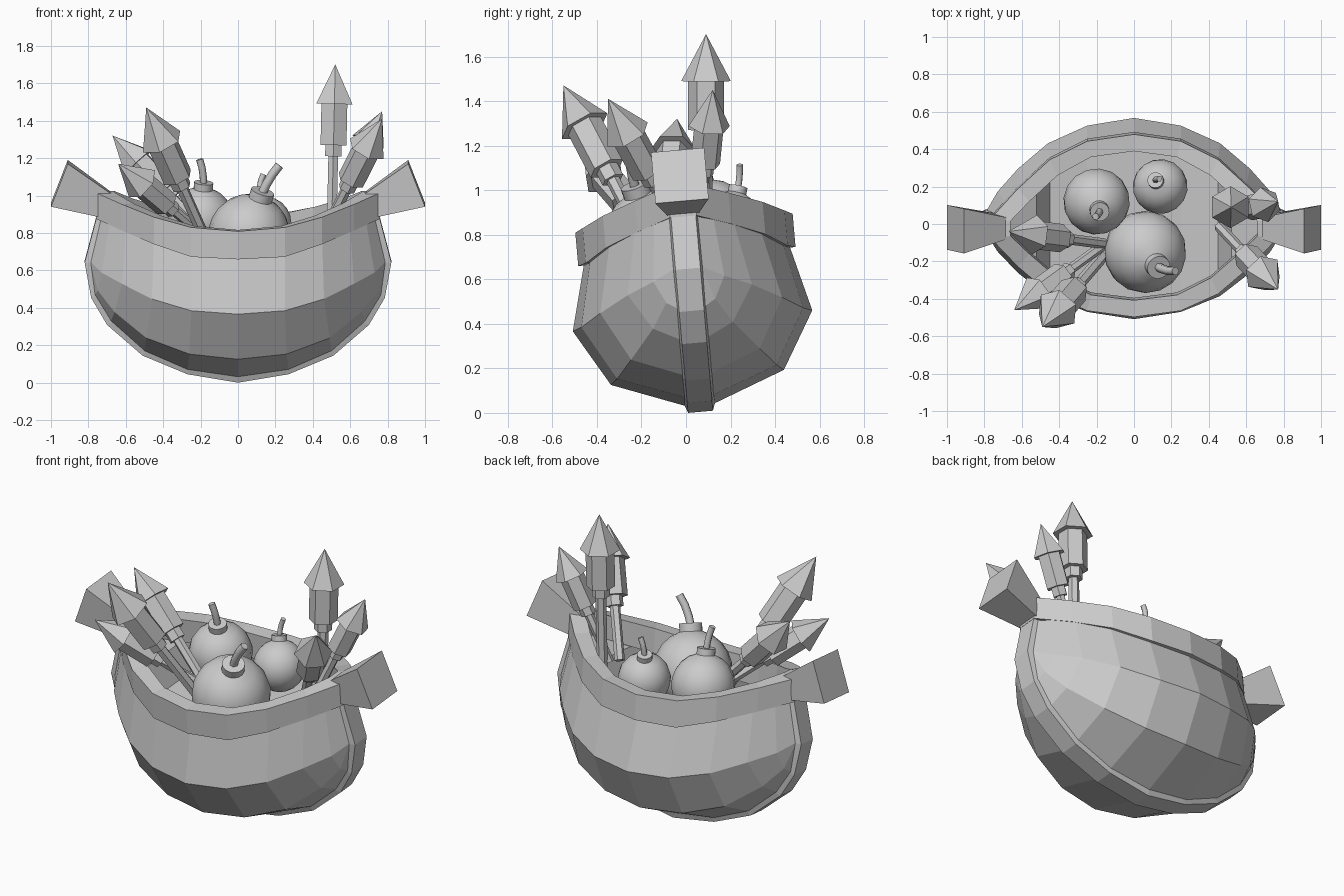
import bpy, bmesh, math
from mathutils import Vector, Matrix

if "Cube" in bpy.data.objects:
    bpy.data.objects.remove(bpy.data.objects["Cube"])

# The whole boat-shaped pouch leans 5 degrees about x
TILT = Matrix.Translation((0, 0.065, 0.005)) @ Matrix.Rotation(math.radians(5), 4, 'X')


def finish(name, bm, matrix=None):
    bmesh.ops.remove_doubles(bm, verts=bm.verts, dist=0.0005)
    bmesh.ops.recalc_face_normals(bm, faces=bm.faces)
    me = bpy.data.meshes.new(name)
    bm.to_mesh(me)
    bm.free()
    ob = bpy.data.objects.new(name, me)
    bpy.context.collection.objects.link(ob)
    if matrix:
        ob.matrix_world = matrix
    return ob


def loft(name, rings, ring_closed=True, loop=False, caps=True, matrix=None):
    """Skin a list of equal-length point rings."""
    bm = bmesh.new()
    vs = [[bm.verts.new(p) for p in r] for r in rings]
    n, m = len(rings), len(rings[0])
    for i in range(n if loop else n - 1):
        a, b = vs[i], vs[(i + 1) % n]
        for j in range(m if ring_closed else m - 1):
            k = (j + 1) % m
            bm.faces.new((a[j], a[k], b[k], b[j]))
    if caps and not loop:
        bm.faces.new(vs[0])
        bm.faces.new(vs[-1])
    return finish(name, bm, matrix)


def lathe(name, profile, base, axis, sides):
    """Revolve (radius, height) pairs around an axis starting at base."""
    rings = [[(r * math.cos(math.tau * i / sides), r * math.sin(math.tau * i / sides), h)
              for i in range(sides)] for r, h in profile]
    rot = Vector(axis).to_track_quat('Z', 'Y').to_matrix().to_4x4()
    return loft(name, rings, matrix=Matrix.Translation(base) @ rot)


def mirror_x(half):
    """Half list from x=0 outwards -> full list from -x to +x."""
    return [(-p[0],) + tuple(p[1:]) for p in half[:0:-1]] + list(half)


# Hull: lengthwise lines (x, y, z) from mid to end, mirrored both ways
rim_line = [(0, .46, .72), (.25, .43, .74), (.45, .34, .79), (.60, .22, .85), (.68, .13, .90), (.72, .06, .94)]
bulge = [(0, .54, .41), (.25, .50, .425), (.46, .41, .48), (.62, .28, .55), (.73, .16, .60), (.79, .06, .65)]
lower = [(0, .39, .155), (.26, .36, .18), (.49, .29, .26), (.66, .18, .39), (.75, .11, .50), (.79, .06, .65)]
keel = [(0, .06, .03), (.27, .06, .07), (.50, .06, .17), (.68, .06, .33), (.765, .06, .47), (.79, .06, .65)]
lines = [mirror_x(l) for l in (rim_line, bulge, lower, keel)]
sections = []
for i in range(len(lines[0])):
    one = [l[i] for l in lines]
    sections.append([(x, -y, z) for x, y, z in one] + one[::-1])
loft("pouch_hull", sections, ring_closed=False, caps=False, matrix=TILT)

# Seam strip running under the hull from end to end
seam = mirror_x([(0, 0), (.27, .045), (.51, .145), (.70, .31), (.785, .455), (.82, .645), (.745, .93)])
rings = []
for x, z in seam:
    ix, iz = x * .92, .65 + (z - .65) * .92
    rings.append([(x, -.056, z), (x, .056, z), (ix, .075, iz), (ix, -.075, iz)])
loft("seam_strip", rings, matrix=TILT)

# Rim band: (outer x, outer y, inner x, inner y, bottom z, top z)
quarter = [(0, .49, 0, .40, .70, .85), (.25, .455, .23, .37, .71, .868), (.45, .36, .41, .275, .77, .915),
           (.62, .21, .56, .14, .83, .97), (.76, .06, .66, .04, .88, 1.02)]
full = [(-a, b, -c, d, e, f) for a, b, c, d, e, f in quarter[:0:-1]] + quarter
path = full + [(a, -b, c, -d, e, f) for a, b, c, d, e, f in full[::-1]]
loft("rim_band", [[(a, b, e), (a, b, f), (c, d, f), (c, d, e)] for a, b, c, d, e, f in path],
     loop=True, matrix=TILT)

# Flared knot ends
for side, s in (("left", -1), ("right", 1)):
    inner = [(s * .68, -.058, .875), (s * .68, .058, .875), (s * .68, .058, 1.015), (s * .68, -.058, 1.015)]
    outer = [(s * 1.0, -.12, .95), (s * 1.0, .12, .95), (s * .91, .12, 1.18), (s * .91, -.12, 1.18)]
    loft(side + "_knot_end", [inner, outer], matrix=TILT)

# Inner floor, stepping up near both ends
floor = mirror_x([(0, .47, .62), (.25, .44, .62), (.45, .35, .64), (.52, .28, .80), (.68, .10, .89)])
loft("inner_floor", [[(x, -y, z), (x, y, z)] for x, y, z in floor],
     ring_closed=False, caps=False, matrix=TILT)


# Round bombs with collar and bent fuse
def bomb(name, centre, r, axis, bend):
    c, d = Vector(centre), Vector(axis).normalized()
    prof = [(r * math.sin(math.pi * i / 11), -r * math.cos(math.pi * i / 11)) for i in range(11)]
    prof[0] = (.002, -r)
    prof += [(r * .29, r * .95), (r * .29, r * 1.17), (r * .12, r * 1.17)]
    ob = lathe(name, prof, c, d, 16)
    bpy.ops.object.select_all(action='DESELECT')
    ob.select_set(True)
    bpy.context.view_layer.objects.active = ob
    bpy.ops.object.shade_smooth_by_angle(angle=math.radians(40))
    start = c + d * r * 1.1
    b = Vector(bend)
    cu = bpy.data.curves.new(name + "_fuse", 'CURVE')
    cu.dimensions = '3D'
    cu.bevel_depth = r * .11
    cu.bevel_resolution = 1
    cu.use_fill_caps = True
    sp = cu.splines.new('POLY')
    sp.points.add(3)
    for p, (t, k) in zip(sp.points, ((0, 0), (.22, .15), (.45, .5), (.62, 1))):
        p.co = (*(start + d * r * t + b * k), 1)
    bpy.context.collection.objects.link(bpy.data.objects.new(name + "_fuse", cu))


bomb("large_bomb", (.06, -.15, .79), .22, (.28, -.32, .9), (.055, .02, .03))
bomb("left_bomb", (-.20, .12, .87), .178, (.08, -.26, .95), (-.03, .0, .03))
bomb("back_bomb", (.14, .20, .85), .147, (-.15, .2, .95), (.035, -.01, .02))


# Firework rockets: stick, neck, hexagonal body and pointed cap
def rocket(name, tip, foot, s):
    tip, foot = Vector(tip), Vector(foot)
    n = (tip - foot).length
    prof = [(.03 * s, -.06), (.03 * s, n - .49 * s), (.05 * s, n - .49 * s), (.05 * s, n - .43 * s),
            (.08 * s, n - .43 * s), (.08 * s, n - .21 * s), (.112 * s, n - .21 * s), (.0008, n)]
    lathe(name, prof, foot, tip - foot, 6)


rocket("tall_rocket", (.52, .09, 1.70), (.50, .09, .80), 1.0)
rocket("right_back_rocket", (.77, .12, 1.45), (.50, .06, .86), .85)
rocket("right_front_rocket", (.77, -.35, 1.41), (.48, -.04, .84), .95)
rocket("left_tall_rocket", (-.49, -.55, 1.47), (-.19, -.20, .80), 1.05)
rocket("left_side_rocket", (-.67, -.04, 1.32), (-.20, -.10, .83), .95)
rocket("left_low_rocket", (-.64, -.46, 1.17), (-.20, -.14, .80), .9)
